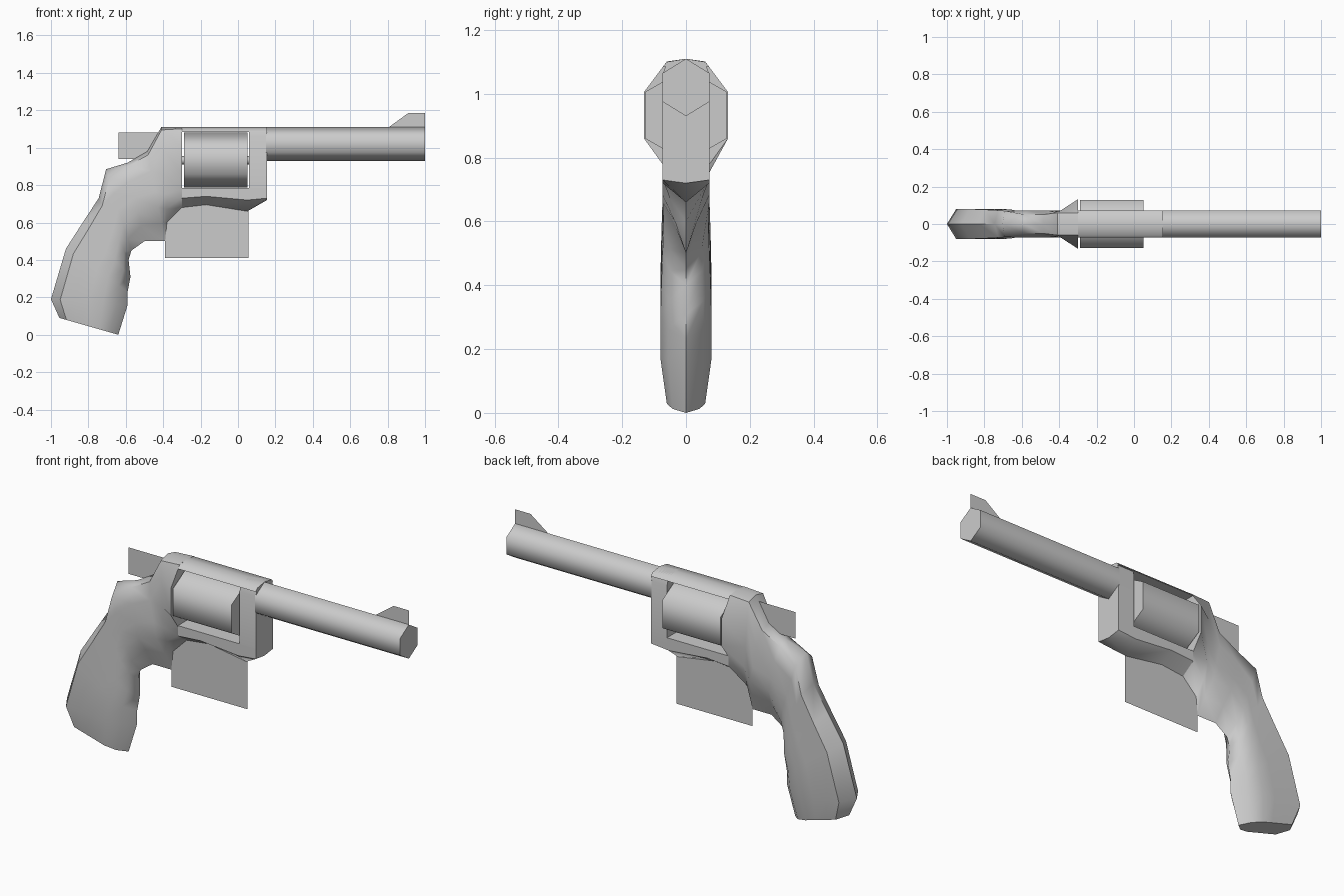
import bpy, bmesh, math

if "Cube" in bpy.data.objects:
    bpy.data.objects.remove(bpy.data.objects["Cube"])


def finish(name, bm, angle=None):
    bmesh.ops.recalc_face_normals(bm, faces=bm.faces)
    me = bpy.data.meshes.new(name)
    bm.to_mesh(me)
    bm.free()
    ob = bpy.data.objects.new(name, me)
    bpy.context.collection.objects.link(ob)
    if angle:
        bpy.ops.object.select_all(action='DESELECT')
        ob.select_set(True)
        bpy.context.view_layer.objects.active = ob
        bpy.ops.object.shade_smooth_by_angle(angle=math.radians(angle))
    return ob


def loft(name, rings, angle=50):
    """Skin a list of equal-length point rings and cap both ends."""
    bm = bmesh.new()
    vs = [[bm.verts.new(p) for p in r] for r in rings]
    n = len(vs[0])
    for a, b in zip(vs, vs[1:]):
        for i in range(n):
            j = (i + 1) % n
            bm.faces.new((a[i], a[j], b[j], b[i]))
    bm.faces.new(vs[0])
    bm.faces.new(vs[-1])
    return finish(name, bm, angle)


def station(top, bottom, profile):
    """Symmetric ring between two centre-line points; profile = (fraction, half width)."""
    def at(t, y):
        return (top[0] + (bottom[0] - top[0]) * t, y, top[1] + (bottom[1] - top[1]) * t)
    right = [at(t, w) for t, w in profile]
    left = [at(t, -w) for t, w in reversed(profile)]
    return [at(0, 0)] + right + [at(1, 0)] + left


def hex_rod(name, x0, x1, z, ry, rz):
    ring = [(math.sin(math.radians(60 * k)) * ry / 0.866,
             z + math.cos(math.radians(60 * k)) * rz) for k in range(6)]
    return loft(name, [[(x, y, h) for y, h in ring] for x in (x0, x1)], 65)


def plate(name, pts):
    bm = bmesh.new()
    bm.faces.new([bm.verts.new((x, 0, z)) for x, z in pts])
    return finish(name, bm)


# Rear frame and grip: one skin from the recoil shield down to the butt
def keel(w):
    return [(.04, w * .7), (.22, w), (.45, w), (.62, w), (.8, w * .45)]


def grip(w):
    return [(.12, w), (.3, w), (.5, w), (.68, w), (.86, w * .7)]


shield = [(.02, .06), (.244, .132), (.58, .132), (.77, .073), (.88, .073)]
loft("grip_and_rear_frame", [
    station((-.30, 1.11), (-.30, .68), shield),
    station((-.41, 1.11), (-.38, .60), [(.03, .06), (.22, .065), (.5, .068), (.7, .073), (.86, .05)]),
    station((-.485, .98), (-.39, .50), keel(.073)),
    station((-.59, .92), (-.50, .50), keel(.073)),
    station((-.705, .885), (-.57, .45), grip(.07)),
    station((-.745, .73), (-.585, .40), grip(.073)),
    station((-.83, .60), (-.575, .31), grip(.077)),
    station((-.92, .46), (-.59, .23), grip(.08)),
    station((-1.0, .19), (-.59, .16), grip(.08)),
    station((-.955, .09), (-.64, 0), grip(.06)),
], 55)

# Frame around the cylinder window
loft("top_strap", [[(x, y, z) for y, z in
     [(0, 1.11), (.06, 1.10), (.073, 1.085), (-.073, 1.085), (-.06, 1.10)]]
     for x in (-.30, .155)])
loft("lower_frame", [[(x, -.073, .785), (x, .073, .785), (x, .073, side), (x, 0, keel_z), (x, -.073, side)]
     for x, side, keel_z in [(-.30, .73, .68), (-.17, .74, .695), (.05, .72, .66), (.155, .73, .72)]])
loft("front_post", [[(x, y, z) for y, z in
     [(0, 1.11), (.06, 1.10), (.073, 1.06), (.073, .75), (-.073, .75), (-.073, 1.06), (-.06, 1.10)]]
     for x in (.06, .155)])

# Cylinder, its axle and the barrel
hex_rod("cylinder", -.29, .05, .933, .127, .147)
hex_rod("cylinder_axle", -.31, .07, .933, .02, .023)
hex_rod("barrel", .15, 1.0, 1.02, .073, .09)

# Flat cut-out parts
plate("front_sight", [(.80, 1.105), (.91, 1.185), (1.0, 1.185), (1.0, 1.10)])
plate("hammer", [(-.64, .94), (-.46, .94), (-.41, 1.08), (-.64, 1.08)])
plate("trigger_guard", [(-.39, .41), (.055, .41), (.055, .70), (-.39, .70)])
